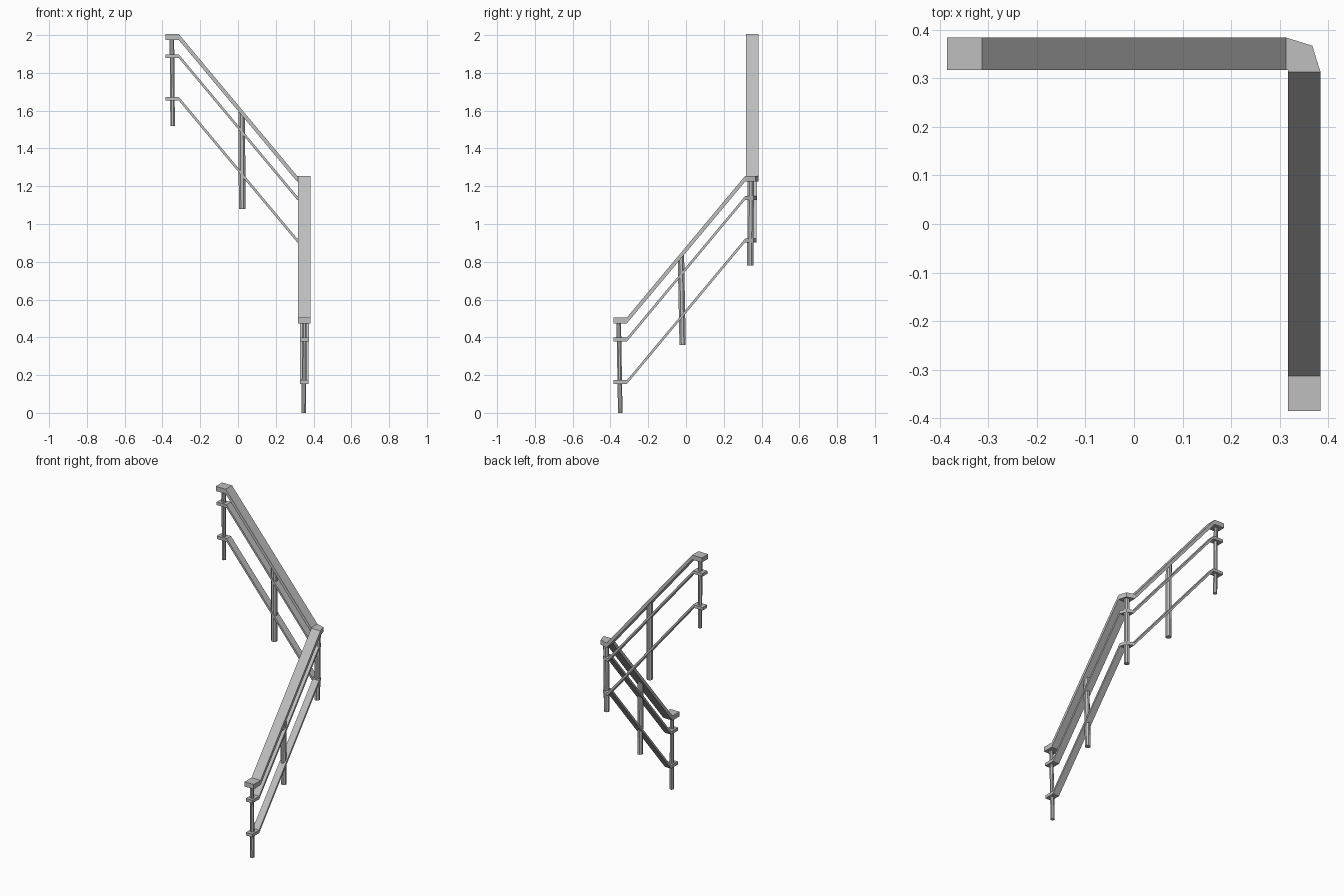
import bpy, bmesh, math
from mathutils import Vector

cube = bpy.data.objects.get("Cube")
if cube:
    bpy.data.objects.remove(cube, do_unlink=True)

metal = bpy.data.materials.new("grey_metal")
metal.use_nodes = True
colour = (0.52, 0.52, 0.52, 1)
metal.diffuse_color = colour
metal.node_tree.nodes["Principled BSDF"].inputs["Base Color"].default_value = colour

END = 0.385      # outer reach of the plan
KNEE = 0.313     # where the level ends meet the slopes
RISE = 0.75      # height gained by each flight
MID = 0.351      # centre line of the rails
SLOPE = RISE / (2 * KNEE)


def finish(bm, name):
    bmesh.ops.recalc_face_normals(bm, faces=bm.faces)
    mesh = bpy.data.meshes.new(name)
    bm.to_mesh(mesh)
    bm.free()
    mesh.materials.append(metal)
    obj = bpy.data.objects.new(name, mesh)
    bpy.context.collection.objects.link(obj)
    return obj


def rail(name, top, width, thick):
    """Flat bar climbing two flights around a bevelled corner."""
    a, b = MID - width / 2, MID + width / 2
    c = b - 0.017
    z1, z2 = top + RISE, top + 2 * RISE
    # inner plan point, outer plan point, height
    stations = [((a, -END), (b, -END), top), ((a, -KNEE), (b, -KNEE), top),
                ((a, KNEE), (b, KNEE), z1), ((a, a), (c, c), z1),
                ((KNEE, a), (KNEE, b), z1), ((-KNEE, a), (-KNEE, b), z2),
                ((-END, a), (-END, b), z2)]
    bm = bmesh.new()
    rings = []
    for p, q, z in stations:
        rings.append([bm.verts.new((x, y, h)) for x, y, h in
                      ((*p, z), (*q, z), (*q, z - thick), (*p, z - thick))])
    for r, s in zip(rings, rings[1:]):
        for i in range(4):
            j = (i + 1) % 4
            bm.faces.new((r[i], r[j], s[j], s[i]))
    bm.faces.new(rings[0])
    bm.faces.new(rings[-1])
    return finish(bm, name)


def post(name, foot, head, radius, slope=(0, 0)):
    """Round post whose head can be cut to the pitch of the rail."""
    bm = bmesh.new()
    rings = []
    for centre, tilt in ((Vector(foot), (0, 0)), (Vector(head), slope)):
        ring = []
        for i in range(8):
            t = math.tau * (i + 0.5) / 8
            dx, dy = radius * math.cos(t), radius * math.sin(t)
            ring.append(bm.verts.new(centre + Vector((dx, dy, tilt[0] * dx + tilt[1] * dy))))
        rings.append(ring)
    low, high = rings
    for i in range(8):
        j = (i + 1) % 8
        bm.faces.new((low[i], low[j], high[j], high[i]))
    bm.faces.new(low)
    bm.faces.new(high)
    return finish(bm, name)


# Handrail and the two thinner rails below it
rail("handrail", 0.505, 0.067, 0.031)
rail("middle_rail", 0.398, 0.048, 0.02)
rail("lower_rail", 0.173, 0.046, 0.02)

# Posts at the ends, at the corner and halfway up each flight
post("lower_end_post", (0.348, -0.348, 0), (0.352, -0.356, 0.48), 0.013)
post("lower_flight_post", (0.348, -0.018, 0.36), (0.352, -0.027, 0.835), 0.018, (0, SLOPE))
post("corner_post", (0.342, 0.34, 0.78), (0.345, 0.343, 1.23), 0.018)
post("upper_flight_post", (0.022, 0.348, 1.08), (0.02, 0.35, 1.585), 0.019, (-SLOPE, 0))
post("upper_end_post", (-0.346, 0.348, 1.52), (-0.35, 0.35, 1.98), 0.013)
